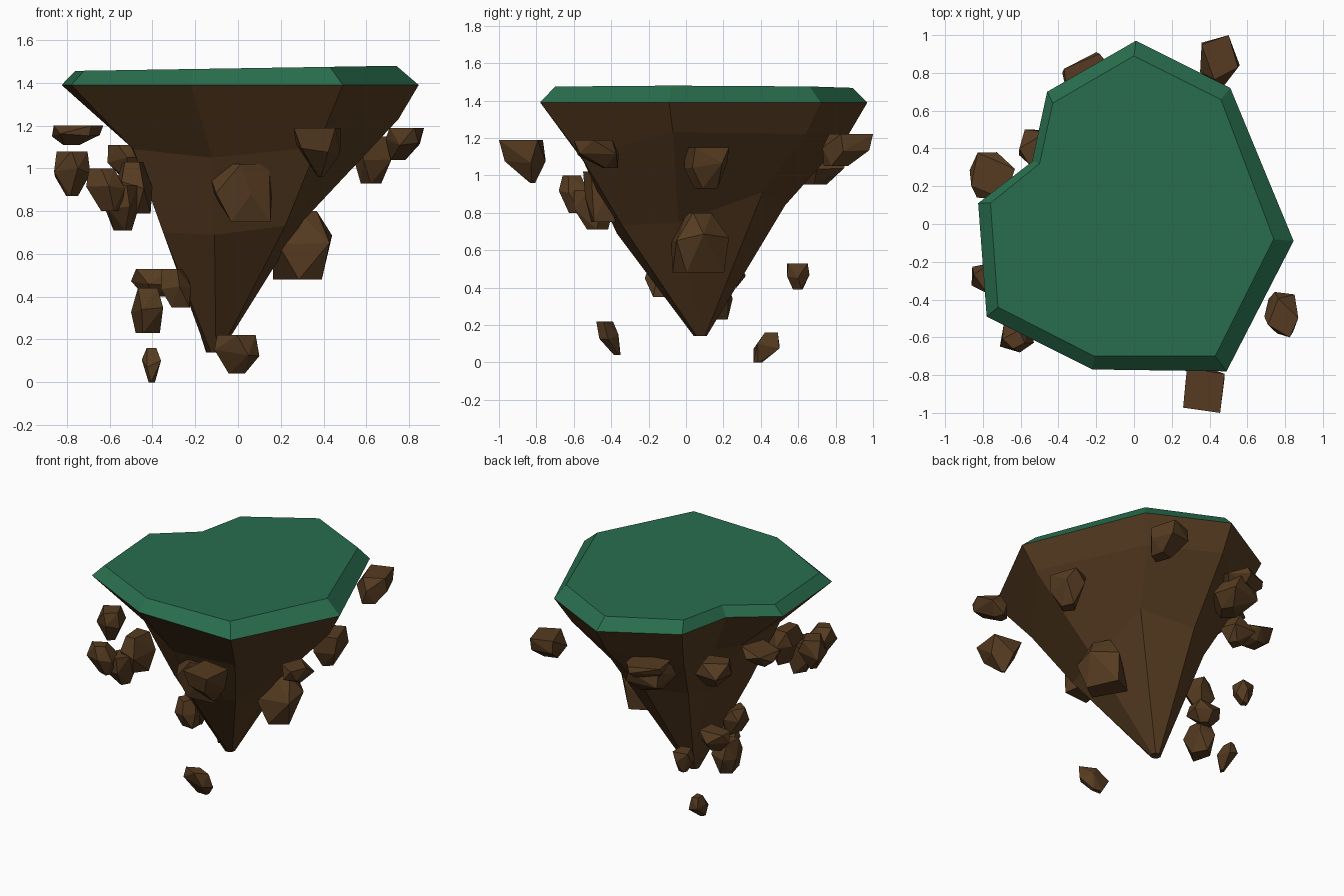
import bpy, bmesh, math, random
from mathutils import Vector


def material(name, rgb):
    m = bpy.data.materials.new(name)
    m.diffuse_color = (*rgb, 1)
    return m


grass_mat = material("grass green", (0.022, 0.155, 0.076))
earth_mat = material("earth brown", (0.092, 0.044, 0.015))


def finish(name, bm, mat):
    bmesh.ops.recalc_face_normals(bm, faces=bm.faces)
    me = bpy.data.meshes.new(name)
    bm.to_mesh(me)
    bm.free()
    me.materials.append(mat)
    ob = bpy.data.objects.new(name, me)
    bpy.context.collection.objects.link(ob)
    return ob


def loft(name, rings, mat):
    """Closed solid through rings that share one point count."""
    bm = bmesh.new()
    vs = [[bm.verts.new(p) for p in r] for r in rings]
    n = len(rings[0])
    for a, b in zip(vs, vs[1:]):
        for i in range(n):
            j = (i + 1) % n
            bm.faces.new((a[i], a[j], b[j], b[i]))
    bm.faces.new(vs[0])
    bm.faces.new(vs[-1])
    return finish(name, bm, mat)


# Island outline, clockwise from the back point
rim = [(0.01, 0.97), (0.51, 0.72), (0.845, -0.09), (0.49, -0.78), (-0.22, -0.77),
       (-0.78, -0.49), (-0.825, 0.11), (-0.54, 0.33), (-0.46, 0.70)]
top = [(0.0, 0.89), (0.46, 0.66), (0.74, -0.08), (0.43, -0.70), (-0.21, -0.70),
       (-0.72, -0.44), (-0.76, 0.11), (-0.50, 0.32), (-0.43, 0.64)]
upper = [(0.0, 0.87, 1.22), (0.43, 0.64, 1.22), (0.75, -0.07, 1.23), (0.37, -0.56, 1.10),
         (-0.12, -0.53, 1.05), (-0.49, -0.33, 1.09), (-0.50, 0.10, 1.10),
         (-0.40, 0.25, 1.10), (-0.38, 0.57, 1.12)]
lower = [(-0.05, 0.53, 0.84), (0.29, 0.41, 0.91), (0.30, -0.04, 0.75), (0.22, -0.34, 0.73),
         (-0.11, -0.37, 0.69), (-0.35, -0.20, 0.70), (-0.35, 0.09, 0.77),
         (-0.28, 0.20, 0.76), (-0.27, 0.36, 0.80)]
tip = [(-0.115 + 0.035 * math.sin(math.tau * i / 9), 0.075 + 0.035 * math.cos(math.tau * i / 9), 0.14)
       for i in range(9)]
rim3 = [(x, y, 1.39) for x, y in rim]

loft("grass_cap", [[(x, y, 1.468 + 0.016 * x) for x, y in top], rim3], grass_mat)
loft("earth_cone", [rim3, upper, lower, tip], earth_mat)


def rock(name, lo, hi, head, foot, lean, seed):
    """Faceted stone filling a box; head and foot are end widths, lean shifts the foot."""
    rnd = random.Random(seed)
    pts = []
    for z, r, n, s in ((1.0, head, 4, -0.5), (0.55, 0.95, 5, 0), (0.0, foot, 4, 1)):
        turn = rnd.uniform(0, math.tau)
        for i in range(n):
            a = turn + math.tau * (i + rnd.uniform(-0.2, 0.2)) / n
            # blocky outline: push the round section towards a square
            c, d = math.cos(a), math.sin(a)
            k = r / max(abs(c), abs(d)) ** 0.6
            pts.append(Vector((k * c + s * lean[0], k * d + s * lean[1],
                               z + (rnd.uniform(-0.12, 0.12) if n == 5 else 0))))
    mn = [min(p[k] for p in pts) for k in range(3)]
    mx = [max(p[k] for p in pts) for k in range(3)]
    bm = bmesh.new()
    for p in pts:
        bm.verts.new([lo[k] + (hi[k] - lo[k]) * (p[k] - mn[k]) / (mx[k] - mn[k]) for k in range(3)])
    bmesh.ops.convex_hull(bm, input=bm.verts)
    bmesh.ops.delete(bm, geom=[v for v in bm.verts if not v.link_faces], context='VERTS')
    bmesh.ops.dissolve_limit(bm, angle_limit=0.15, verts=bm.verts, edges=bm.edges)
    finish(name, bm, earth_mat)


# Stones: low corner, high corner, head width, foot width, lean
upper_rocks = [
    ((-0.87, 0.13, 1.11), (-0.63, 0.38, 1.20), 1.0, 0.4, (-0.2, 0)),
    ((-0.86, -0.38, 0.87), (-0.69, -0.20, 1.08), 0.8, 0.3, (0, 0)),
    ((-0.71, -0.68, 0.80), (-0.53, -0.53, 1.00), 0.6, 0.5, (0.3, 0.2)),
    ((-0.62, -0.60, 0.71), (-0.46, -0.39, 0.92), 0.8, 0.5, (0, 0.2)),
    ((-0.57, -0.52, 0.79), (-0.40, -0.28, 1.03), 0.6, 0.6, (0.2, 0)),
    ((-0.15, -0.55, 0.75), (0.16, -0.36, 1.02), 1.0, 0.75, (0.2, 0.1)),
    ((0.26, -1.00, 0.96), (0.48, -0.75, 1.19), 1.1, 0.12, (0.1, 0.35)),
    ((0.69, -0.60, 1.04), (0.87, -0.36, 1.19), 0.9, 0.4, (-0.3, 0.5)),
    ((0.54, -0.01, 0.93), (0.73, 0.23, 1.15), 1.0, 0.5, (-0.1, 0)),
    ((0.35, 0.73, 1.05), (0.56, 1.00, 1.22), 0.9, 0.5, (0, -0.4)),
    ((-0.38, 0.65, 1.09), (-0.10, 0.91, 1.17), 0.9, 0.6, (0, 0)),
    ((-0.34, 0.56, 0.95), (-0.08, 0.86, 1.12), 0.9, 0.5, (0, -0.2)),
    ((-0.61, 0.30, 0.94), (-0.40, 0.50, 1.11), 0.8, 0.4, (0.2, 0)),
]
lower_rocks = [
    ((0.16, -0.08, 0.48), (0.44, 0.23, 0.80), 0.4, 0.8, (-0.15, 0)),
    ((-0.50, 0.02, 0.23), (-0.35, 0.25, 0.44), 0.6, 0.7, (0, 0)),
    ((-0.50, 0.15, 0.40), (-0.28, 0.32, 0.53), 0.8, 0.4, (0, 0)),
    ((-0.36, -0.22, 0.35), (-0.22, -0.04, 0.53), 0.7, 0.6, (0.3, 0)),
    ((-0.46, 0.54, 0.39), (-0.34, 0.66, 0.53), 0.9, 0.4, (0, 0)),
    ((-0.11, -0.48, 0.04), (0.10, -0.35, 0.22), 0.8, 0.35, (0, 0.8)),
    ((-0.45, 0.36, 0.00), (-0.36, 0.50, 0.16), 0.5, 0.3, (0, -0.6)),
]
for i, r in enumerate(upper_rocks):
    rock(f"upper_rock_{i + 1}", *r, 10 + i)
for i, r in enumerate(lower_rocks):
    rock(f"lower_rock_{i + 1}", *r, 40 + i)
